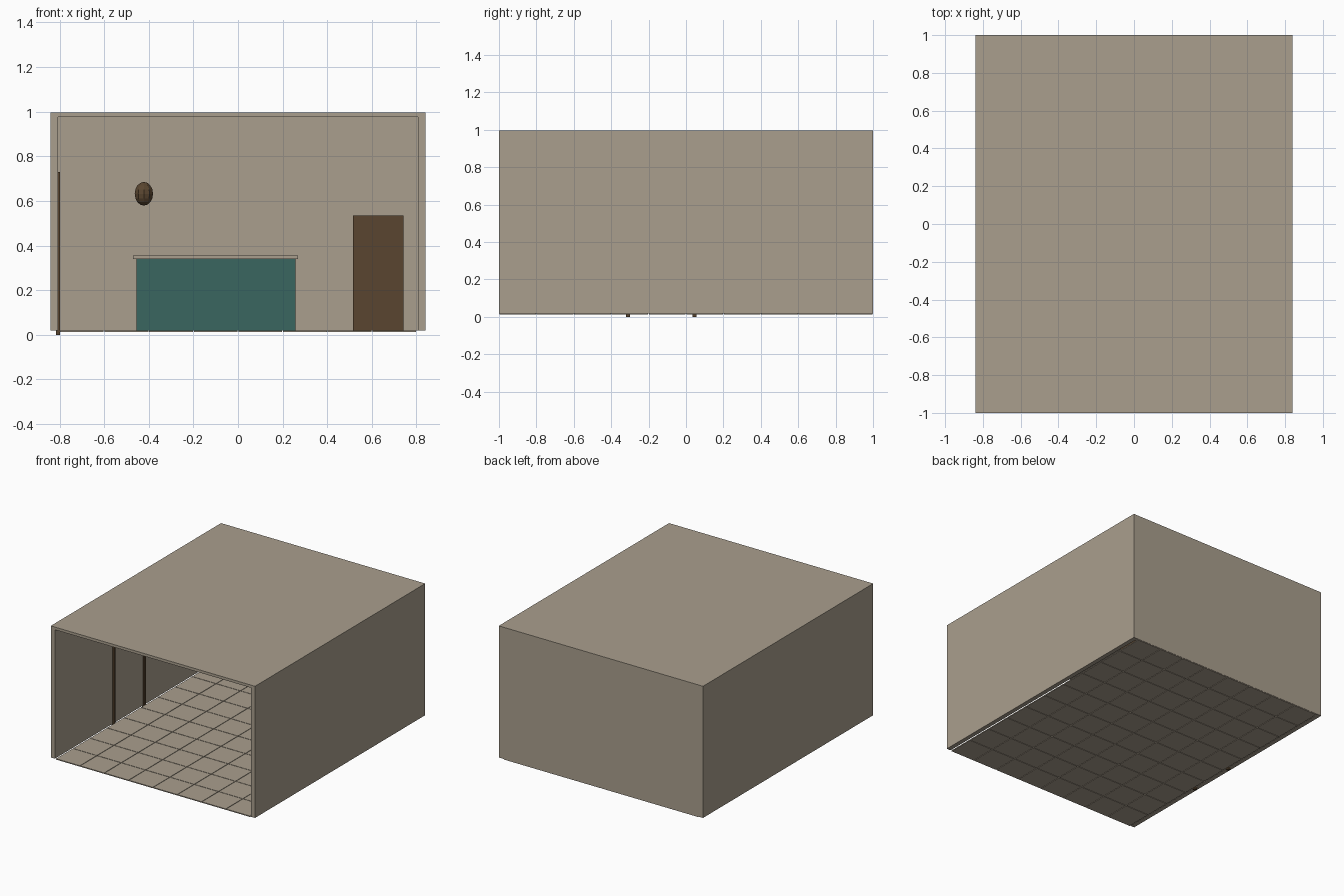
import bpy
import bmesh
from mathutils import Matrix

if "Cube" in bpy.data.objects:
    bpy.data.objects.remove(bpy.data.objects["Cube"], do_unlink=True)


def material(name, rgb):
    mat = bpy.data.materials.new(name)
    mat.use_nodes = True
    mat.diffuse_color = (*rgb, 1)
    mat.node_tree.nodes["Principled BSDF"].inputs["Base Color"].default_value = (*rgb, 1)
    return mat


stone = material("warm_stone", (0.40, 0.345, 0.27))
teal = material("dark_teal", (0.042, 0.132, 0.115))
wood = material("dark_wood", (0.10, 0.06, 0.029))


def add_box(bm, x, y, z):
    """Add a box spanning the (low, high) ranges."""
    spans = (x, y, z)
    centre = Matrix.Translation([(a + b) / 2 for a, b in spans])
    size = Matrix.Diagonal([b - a for a, b in spans] + [1])
    bmesh.ops.create_cube(bm, size=1, matrix=centre @ size)


def finish(name, bm, mat):
    mesh = bpy.data.meshes.new(name)
    bm.to_mesh(mesh)
    bm.free()
    mesh.materials.append(mat)
    obj = bpy.data.objects.new(name, mesh)
    bpy.context.collection.objects.link(obj)
    return obj


def box(name, mat, x, y, z):
    bm = bmesh.new()
    add_box(bm, x, y, z)
    return finish(name, bm, mat)


# Room shell: one closed box with the front left open
W, D, BASE, TOP = 0.84, 1.0, 0.018, 0.997
box("left_wall", stone, (0.807, W), (-D, D), (BASE, TOP))
box("right_wall", stone, (-W, -0.807), (-D, D), (BASE, TOP))
box("back_wall", stone, (-0.807, 0.807), (0.97, D), (BASE, TOP))
box("ceiling", stone, (-0.807, 0.807), (-D, 0.97), (0.977, TOP))

# Floor of square tiles with fine open joints
TILE, JOINT = 0.2, 0.002
tiles = bmesh.new()
for i in range(8):
    for j in range(10):
        x, y = -0.8 + i * TILE, -D + j * TILE
        add_box(tiles, (x + JOINT, x + TILE - JOINT),
                (y + JOINT, y + TILE - JOINT), (0.013, 0.02))
finish("floor_tiles", tiles, stone)

# Door frame on the right wall
frame = bmesh.new()
for y in (-0.31, 0.045):
    add_box(frame, (-0.815, -0.797), (y - 0.01, y + 0.01), (0, 0.73))
add_box(frame, (-0.815, -0.797), (-0.30, 0.035), (0.71, 0.73))
finish("door_frame", frame, wood)

# Counter and its overhanging top
box("counter_base", teal, (-0.455, 0.257), (0.72, 0.95), (0.02, 0.34))
box("counter_top", stone, (-0.47, 0.27), (0.705, 0.965), (0.34, 0.355))

# Tall cabinet beside the counter
box("cabinet", wood, (0.515, 0.742), (0.74, 0.965), (0.02, 0.535))

# Rounded ornament above the counter
ball = bmesh.new()
bmesh.ops.create_uvsphere(
    ball, u_segments=10, v_segments=8, radius=1,
    matrix=Matrix.Translation((-0.422, 0.92, 0.632)) @ Matrix.Diagonal((0.043, 0.043, 0.053, 1)))
finish("wall_ornament", ball, wood)
